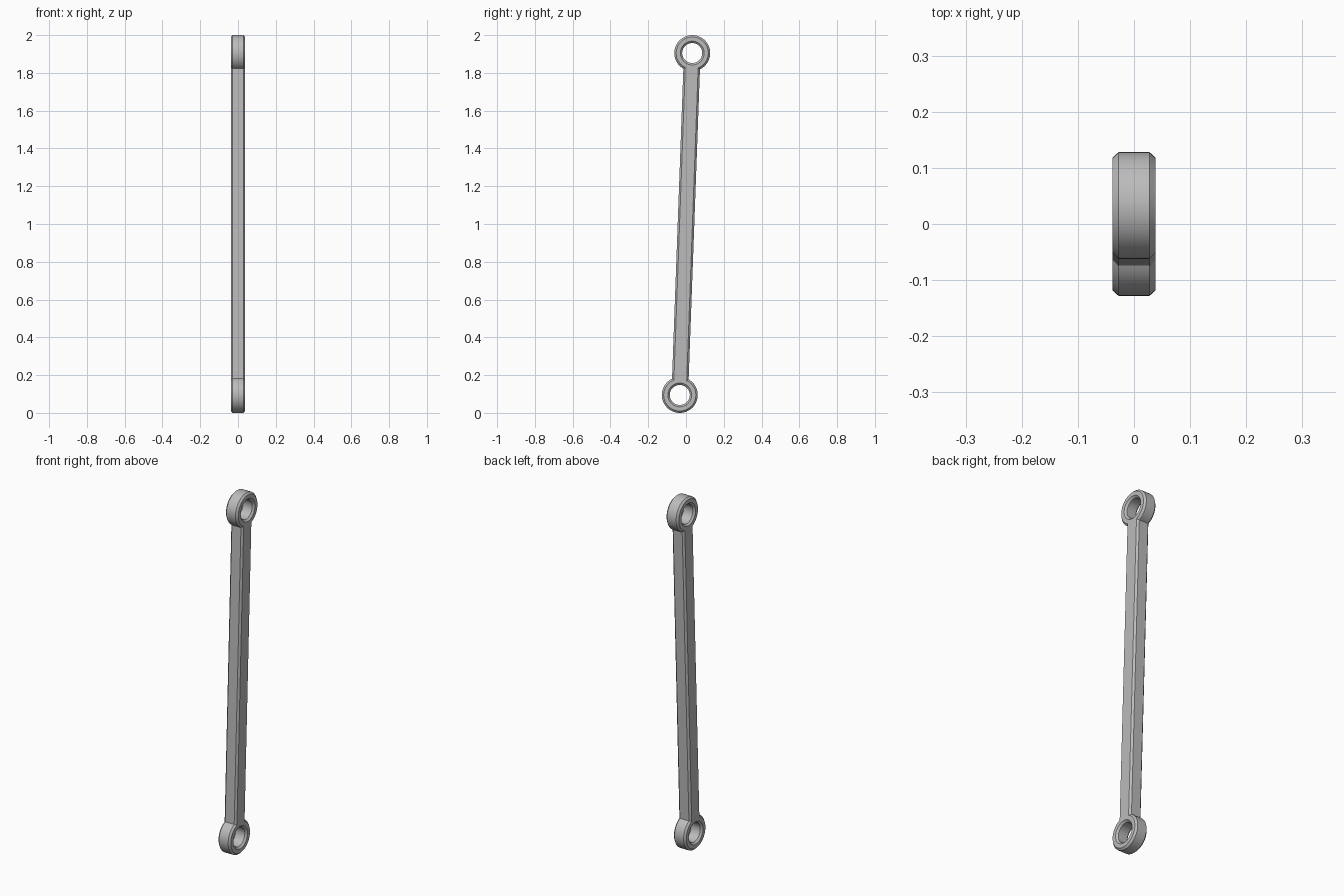
import bpy, bmesh
from math import sin, cos, acos, atan2, hypot, pi, radians

if "Cube" in bpy.data.objects:
    bpy.data.objects.remove(bpy.data.objects["Cube"], do_unlink=True)

# Main dimensions
RING, HOLE, ROD = 0.095, 0.053, 0.044    # ring radius, bore radius, rod half width
HALF, CHAMFER = 0.038, 0.01              # half thickness, edge chamfer
EYE_Y, EYE_Z = 0.033, 0.905              # upper eye centre, measured from the middle
SPAN, TILT = hypot(EYE_Y, EYE_Z), atan2(EYE_Y, EYE_Z)
STEPS = 64


def outline(inset):
    """Rod with a round eye at both ends, shrunk by inset."""
    r, w = RING - inset, ROD - inset
    start = -acos(w / r)
    sweep = pi - 2 * start
    top = []
    for i in range(STEPS + 1):
        a = start + sweep * i / STEPS
        top.append((r * cos(a), SPAN + r * sin(a)))
    return top + [(-u, -v) for u, v in top]


def bore(inset, end):
    r = HOLE + inset
    return [(r * cos(2 * pi * i / STEPS), end * SPAN + r * sin(2 * pi * i / STEPS))
            for i in range(STEPS)]


def add_wall(bm, contour):
    """Chamfered wall along a closed contour; returns the two rim edge lists."""
    layers = []
    for x, inset in ((-HALF, CHAMFER), (CHAMFER - HALF, 0),
                     (HALF - CHAMFER, 0), (HALF, CHAMFER)):
        layers.append([bm.verts.new((x, u * cos(TILT) + v * sin(TILT),
                                     v * cos(TILT) - u * sin(TILT) + 1))
                       for u, v in contour(inset)])
    n = len(layers[0])
    for low, high in zip(layers, layers[1:]):
        for i in range(n):
            j = (i + 1) % n
            bm.faces.new((low[i], low[j], high[j], high[i]))
    return [[bm.edges.get((ring[i], ring[(i + 1) % n])) for i in range(n)]
            for ring in (layers[0], layers[-1])]


# Link body: outer wall, two bores, flat side faces
bm = bmesh.new()
rims = [add_wall(bm, outline),
        add_wall(bm, lambda i: bore(i, 1)),
        add_wall(bm, lambda i: bore(i, -1))]
for side in range(2):
    edges = [e for rim in rims for e in rim[side]]
    bmesh.ops.triangle_fill(bm, edges=edges, use_beauty=True)
bmesh.ops.recalc_face_normals(bm, faces=bm.faces)
mesh = bpy.data.meshes.new("link_rod")
bm.to_mesh(mesh)
bm.free()
link = bpy.data.objects.new("link_rod", mesh)
bpy.context.collection.objects.link(link)

# Plain grey metal
grey = bpy.data.materials.new("plain_grey")
grey.use_nodes = True
colour = (0.5, 0.5, 0.5, 1)
grey.diffuse_color = colour
grey.node_tree.nodes["Principled BSDF"].inputs["Base Color"].default_value = colour
mesh.materials.append(grey)

# Smooth round walls, crisp chamfers
bpy.ops.object.select_all(action="DESELECT")
link.select_set(True)
bpy.context.view_layer.objects.active = link
bpy.ops.object.shade_smooth_by_angle(angle=radians(30))
